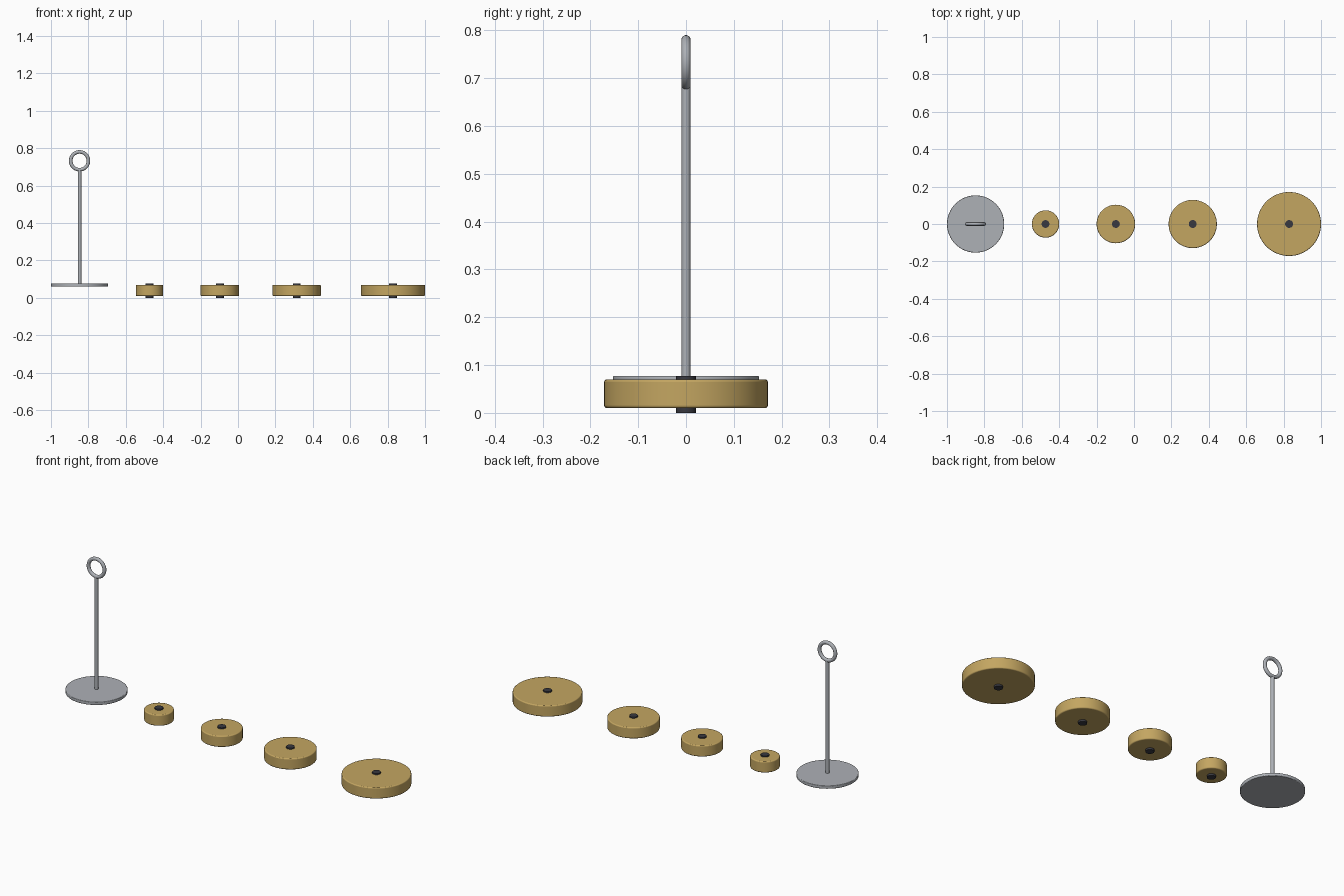
import bpy
import math

if "Cube" in bpy.data.objects:
    bpy.data.objects.remove(bpy.data.objects["Cube"])


def material(name, color):
    mat = bpy.data.materials.new(name)
    mat.diffuse_color = color
    mat.use_nodes = True
    mat.node_tree.nodes["Principled BSDF"].inputs["Base Color"].default_value = mat.diffuse_color
    return mat


brass = material("brass", (0.55, 0.38, 0.12, 1))
black = material("black", (0.04, 0.04, 0.05, 1))
steel = material("steel", (0.42, 0.44, 0.47, 1))


def disc(name, x, radius, z0, z1, mat, bevel=0.0, sides=64):
    bpy.ops.mesh.primitive_cylinder_add(vertices=sides, radius=radius, depth=z1 - z0,
                                        location=(x, 0, (z0 + z1) / 2))
    obj = bpy.context.object
    obj.name = name
    obj.data.materials.append(mat)
    bpy.ops.object.shade_smooth_by_angle(angle=math.radians(35))
    if bevel:
        mod = obj.modifiers.new("rounded_rim", 'BEVEL')
        mod.width = bevel
        mod.segments = 3
        mod.limit_method = 'ANGLE'
    return obj


# Hanger: base plate, rod and ring handle
hx = -0.847
disc("hanger_plate", hx, 0.153, 0.06, 0.077, steel, 0.003)
disc("hanger_rod", hx, 0.0093, 0.07, 0.684, steel, sides=32)
bpy.ops.mesh.primitive_torus_add(major_radius=0.0475, minor_radius=0.0095,
                                 major_segments=64, minor_segments=20,
                                 location=(hx, 0, 0.733),
                                 rotation=(math.pi / 2, 0, 0))
ring = bpy.context.object
ring.name = "hanger_ring"
ring.data.materials.append(steel)
bpy.ops.object.shade_smooth()

# Row of brass weights, each with a dark centre plug
weights = [(-0.473, 0.073), (-0.097, 0.103), (0.314, 0.129), (0.829, 0.171)]
for i, (x, r) in enumerate(weights, 1):
    disc(f"weight_{i}", x, r, 0.01, 0.07, brass, 0.005)
    disc(f"weight_plug_{i}", x, 0.021, 0.0, 0.077, black, sides=32)
